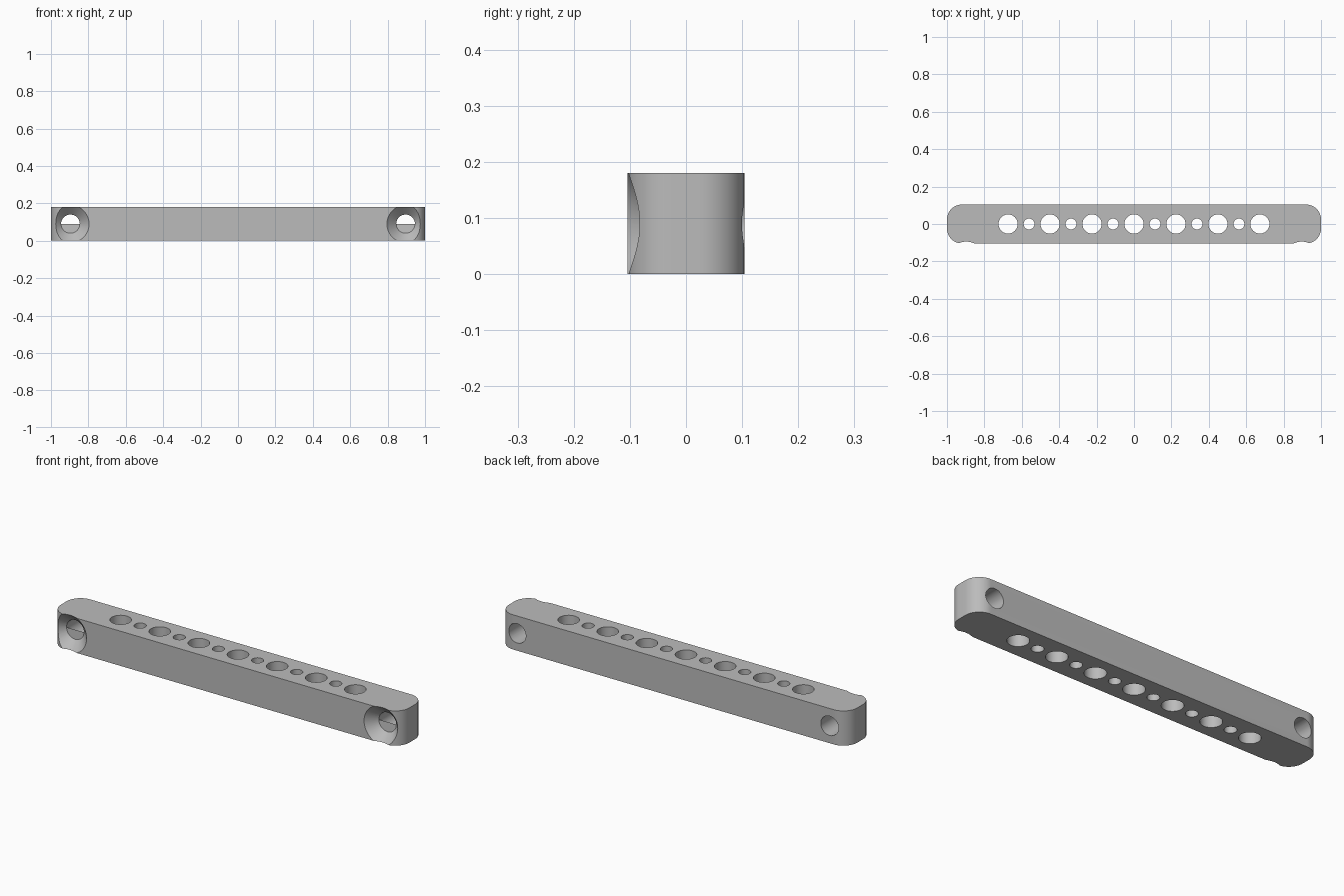
import bpy, bmesh, math
from mathutils import Matrix

if "Cube" in bpy.data.objects:
    bpy.data.objects.remove(bpy.data.objects["Cube"], do_unlink=True)

LENGTH, DEPTH, HEIGHT = 2.0, 0.208, 0.18
CORNER = 0.08
PITCH = 0.2245
SCREW_X = 0.896

grey = bpy.data.materials.new("plain_grey")
grey.use_nodes = True
colour = (0.5, 0.5, 0.5, 1)
grey.diffuse_color = colour
grey.node_tree.nodes["Principled BSDF"].inputs["Base Color"].default_value = colour


def make_object(name, bm):
    mesh = bpy.data.meshes.new(name)
    bmesh.ops.recalc_face_normals(bm, faces=bm.faces)
    bm.to_mesh(mesh)
    bm.free()
    mesh.materials.append(grey)
    obj = bpy.data.objects.new(name, mesh)
    bpy.context.collection.objects.link(obj)
    return obj


def add_round(bm, matrix, r1, r2, depth):
    bmesh.ops.create_cone(bm, cap_ends=True, segments=48, radius1=r1,
                          radius2=r2, depth=depth, matrix=matrix)


# Bar with rounded vertical corners
bm = bmesh.new()
bmesh.ops.create_cube(bm, size=1, matrix=Matrix.Translation((0, 0, HEIGHT / 2))
                      @ Matrix.Diagonal((LENGTH, DEPTH, HEIGHT, 1)))
uprights = [e for e in bm.edges
            if abs(e.verts[0].co.z - e.verts[1].co.z) > 0.1]
bmesh.ops.bevel(bm, geom=uprights, offset=CORNER, segments=16,
                profile=0.5, affect='EDGES')
bar = make_object("bar", bm)

# Row of alternating large and small vertical holes
bm = bmesh.new()
for i in range(-6, 7):
    radius = 0.051 if i % 2 == 0 else 0.029
    add_round(bm, Matrix.Translation((i * PITCH / 2, 0, HEIGHT / 2)),
              radius, radius, 0.4)
row_cutter = make_object("hole_row_cutter", bm)

# Screw holes running front to back
bm = bmesh.new()
for side in (-1, 1):
    turn = Matrix.Rotation(-math.pi / 2, 4, 'X')
    add_round(bm, Matrix.Translation((side * SCREW_X, 0, HEIGHT / 2)) @ turn,
              0.05, 0.05, 0.4)
screw_cutter = make_object("screw_hole_cutter", bm)

# Countersinks opening to the front, overshooting the front face
bm = bmesh.new()
for side in (-1, 1):
    add_round(bm, Matrix.Translation((side * SCREW_X, -DEPTH / 2 + 0.02, HEIGHT / 2))
              @ turn, 0.15, 0.05, 0.1)
    # shift keeps the 45 degree wall at radius 0.1 on the front face
bmesh.ops.translate(bm, verts=bm.verts, vec=(0, -0.02, 0))
sink_cutter = make_object("countersink_cutter", bm)

for cutter in (row_cutter, screw_cutter, sink_cutter):
    cutter.hide_render = True
    cut = bar.modifiers.new(cutter.name, 'BOOLEAN')
    cut.operation = 'DIFFERENCE'
    cut.solver = 'EXACT'
    cut.object = cutter
    bpy.ops.object.select_all(action='DESELECT')
    bpy.context.view_layer.objects.active = bar
    bar.select_set(True)
    bpy.ops.object.modifier_apply(modifier=cut.name)
    bpy.data.objects.remove(cutter, do_unlink=True)

bpy.ops.object.shade_smooth_by_angle(angle=math.radians(30))
